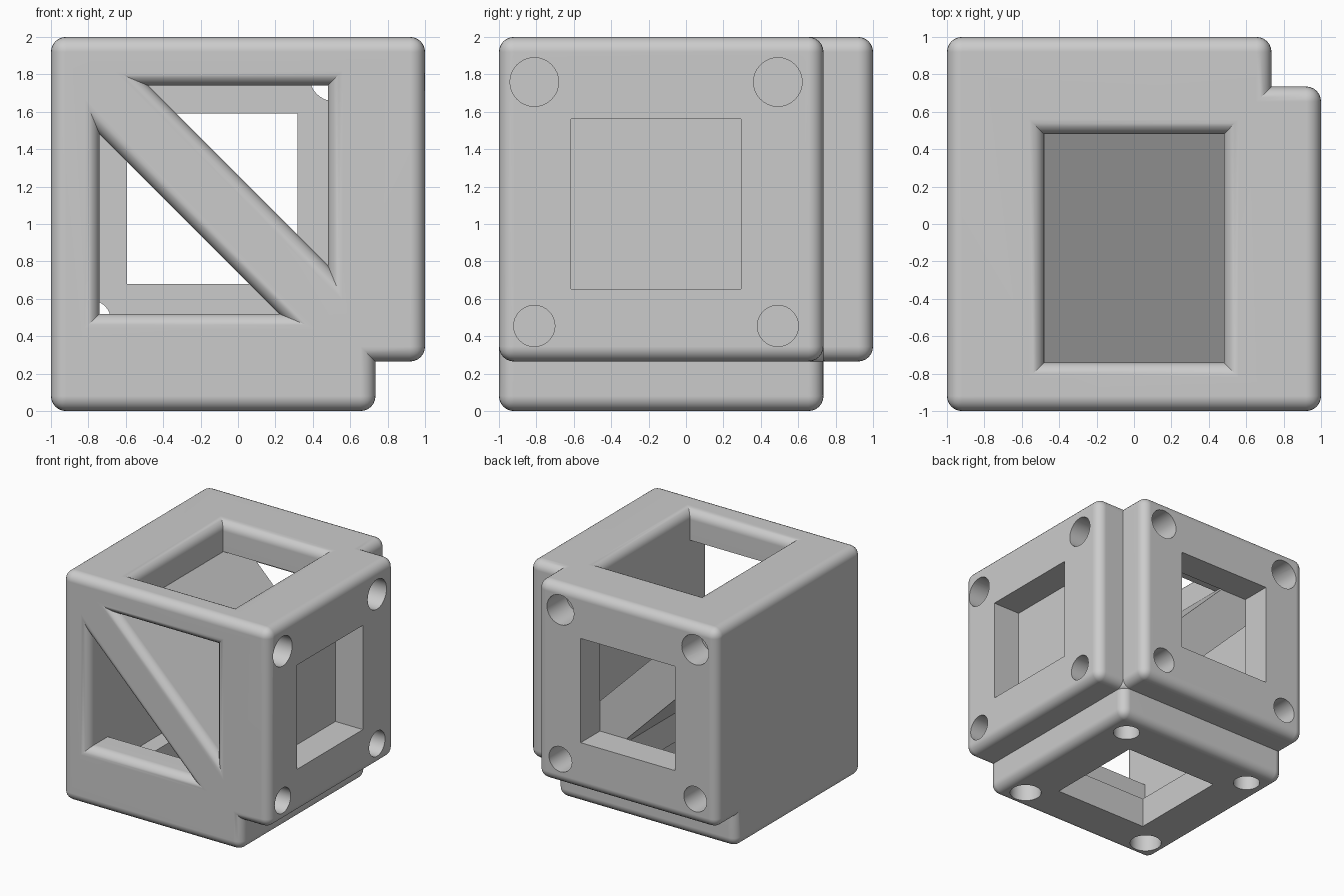
import bpy, bmesh
from math import sin, cos, pi
from mathutils import Vector

cube = bpy.data.objects.get("Cube")
if cube:
    bpy.data.objects.remove(cube, do_unlink=True)

ROUND = 0.08    # edge rounding radius
STEP = 0.735    # where the three mounting pads step out from the core
INNER = 0.265   # height of the core's underside
STEPS = 6

grey = bpy.data.materials.new("plain grey")
grey.diffuse_color = (0.6, 0.6, 0.6, 1)
grey.use_nodes = True
grey.node_tree.nodes["Principled BSDF"].inputs["Base Color"].default_value = (0.6, 0.6, 0.6, 1)


def make_object(name, bm):
    bmesh.ops.recalc_face_normals(bm, faces=bm.faces)
    mesh = bpy.data.meshes.new(name)
    bm.to_mesh(mesh)
    bm.free()
    mesh.materials.append(grey)
    obj = bpy.data.objects.new(name, mesh)
    bpy.context.collection.objects.link(obj)
    return obj


# Core block with a stepped pad on its left, back and underside
def make_body():
    bm = bmesh.new()
    levels = ((-1, STEP, 1), (-1, STEP, 1), (2, INNER, 0))
    cells = {(0, 0, 0), (1, 0, 0), (0, 1, 0), (0, 0, 1)}
    for cell in cells:
        for axis in range(3):
            for side in (0, 1):
                beside = list(cell)
                beside[axis] += 2 * side - 1
                if tuple(beside) in cells:
                    continue
                corners = []
                for a, b in ((0, 0), (1, 0), (1, 1), (0, 1)):
                    corner = [a, b]
                    corner.insert(axis, side)
                    corners.append(bm.verts.new(
                        [levels[i][cell[i] + corner[i]] for i in range(3)]))
                bm.faces.new(corners)
    bmesh.ops.remove_doubles(bm, verts=bm.verts, dist=0.001)
    bmesh.ops.recalc_face_normals(bm, faces=bm.faces)
    bmesh.ops.dissolve_limit(bm, angle_limit=0.02, verts=bm.verts, edges=bm.edges)
    convex = [e for e in bm.edges if e.calc_face_angle_signed() > 0.5]
    bmesh.ops.bevel(bm, geom=convex, offset=ROUND, offset_type='OFFSET',
                    segments=STEPS, profile=0.5, affect='EDGES', clamp_overlap=True)
    return make_object("corner_bracket", bm)


def grow(points, d):
    """Offset a counter-clockwise outline outwards with mitred corners."""
    pts = [Vector(p) for p in points]
    normals = []
    for i, p in enumerate(pts):
        edge = (pts[(i + 1) % len(pts)] - p).normalized()
        normals.append(Vector((edge.y, -edge.x)))
    return [p + (normals[i - 1] + normals[i]) * d / (1 + normals[i - 1].dot(normals[i]))
            for i, p in enumerate(pts)]


def prism(name, outline, axis, start, end, flared=False):
    """Cutter running along an axis, its start mouth optionally rounded."""
    way = 1 if end > start else -1
    layers = [(start - way * 0.05, ROUND if flared else 0)]
    if flared:
        for i in range(STEPS + 1):
            a = pi / 2 * (1 - i / STEPS)
            layers.append((start + way * ROUND * (1 - sin(a)), ROUND * (1 - cos(a))))
    layers.append((end, 0))
    bm = bmesh.new()
    rings = []
    for depth, d in layers:
        ring = []
        for p in grow(outline, d):
            co = [p.x, p.y]
            co.insert(axis, depth)
            ring.append(bm.verts.new(co))
        rings.append(ring)
    n = len(outline)
    for low, high in zip(rings, rings[1:]):
        for i in range(n):
            j = (i + 1) % n
            bm.faces.new((low[i], low[j], high[j], high[i]))
    bm.faces.new(rings[0])
    bm.faces.new(rings[-1])
    obj = make_object(name, bm)
    obj.hide_render = True
    return obj


def rect(x0, x1, y0, y1):
    return [(x0, y0), (x1, y0), (x1, y1), (x0, y1)]


def circle(x, y, r, n=32):
    return [(x + r * cos(2 * pi * i / n), y + r * sin(2 * pi * i / n)) for i in range(n)]


body = make_body()
cutters = []

# Two triangular bays, leaving the diagonal brace between them
bays = ([(-0.48, 1.74), (0.48, 0.78), (0.48, 1.74)],
        [(-0.74, 0.52), (0.22, 0.52), (-0.74, 1.48)])
for bay in bays:
    cutters.append(prism("bay_cutter", bay, 1, -1, STEP, True))

# Openings in the top and in the floor of the core
cutters.append(prism("top_cutter", rect(-0.48, 0.48, -0.74, 0.48), 2, 2, 1.739, True))
cutters.append(prism("floor_cutter", rect(-0.74, 0.22, -0.74, 0.48), 2, INNER + 0.05, 0.521))

# Each pad: one square window and four round holes (axis, outside, inside, centre)
pads = ((0, 1, STEP, (-0.16, 1.107)),
        (1, 1, STEP - 0.001, (-0.138, 1.135)),
        (2, 0, INNER + 0.001, (-0.138, -0.138)))
for axis, outside, inside, (u, v) in pads:
    h = 0.455
    cutters.append(prism("window_cutter", rect(u - h, u + h, v - h, v + h),
                         axis, outside, inside))
    for su in (-1, 1):
        for sv in (-1, 1):
            big = sv < 0 if axis == 2 else sv > 0
            cutters.append(prism("hole_cutter",
                                 circle(u + su * 0.651, v + sv * 0.652, 0.13 if big else 0.11),
                                 axis, outside, inside))

# Carve everything out, then drop the cutters
bpy.context.view_layer.objects.active = body
for cutter in cutters:
    mod = body.modifiers.new("cut", 'BOOLEAN')
    mod.operation = 'DIFFERENCE'
    mod.solver = 'EXACT'
    mod.object = cutter
    bpy.ops.object.modifier_apply(modifier=mod.name)
    bpy.data.objects.remove(cutter, do_unlink=True)

# Smooth rounding with flat walls
for obj in bpy.context.selected_objects:
    obj.select_set(False)
body.select_set(True)
bpy.ops.object.shade_smooth_by_angle()
weighted = body.modifiers.new("even_shading", 'WEIGHTED_NORMAL')
weighted.keep_sharp = True
